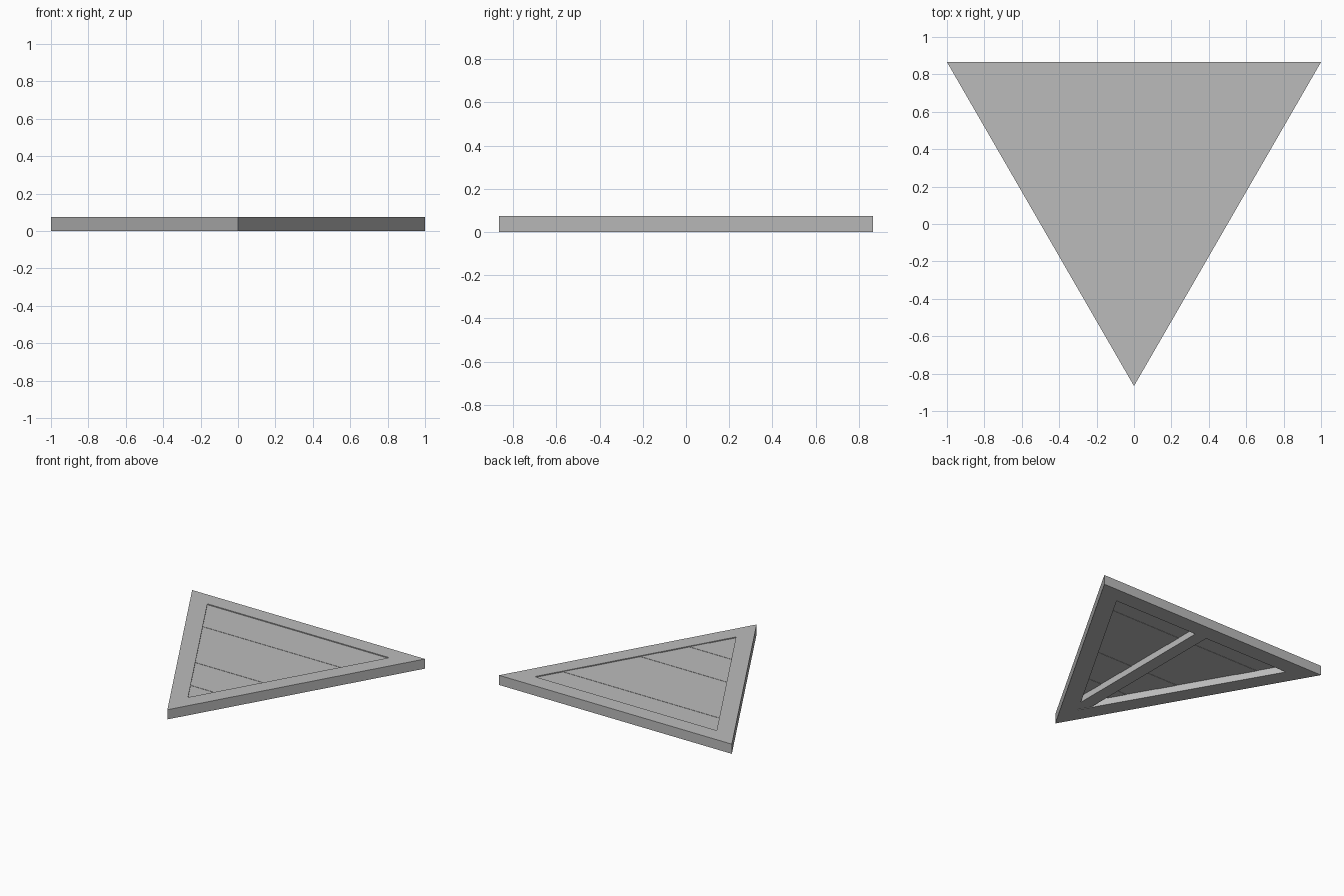
import bpy, bmesh, math

if "Cube" in bpy.data.objects:
    bpy.data.objects.remove(bpy.data.objects["Cube"])

grey = bpy.data.materials.new("light grey")
grey.diffuse_color = (0.5, 0.5, 0.5, 1)
grey.use_nodes = True
grey.node_tree.nodes["Principled BSDF"].inputs["Base Color"].default_value = grey.diffuse_color

TOP = 0.075
CY = 0.866 - 0.5774          # triangle centre on y
R_OUT, R_IN = 0.5774, 0.451  # distance from centre to outer and inner sides


def tri(r):
    """Triangle pointing to -y with the given inradius."""
    h = r * math.sqrt(3)
    return [(0, CY - 2 * r), (h, CY + r), (-h, CY + r)]


def half_width(y):
    """Half width of the inner opening at height y."""
    return max(0.0, (y - (CY - 2 * R_IN)) / math.sqrt(3))


def finish(bm, name):
    bmesh.ops.recalc_face_normals(bm, faces=bm.faces)
    me = bpy.data.meshes.new(name)
    bm.to_mesh(me)
    bm.free()
    me.materials.append(grey)
    ob = bpy.data.objects.new(name, me)
    bpy.context.collection.objects.link(ob)
    return ob


def prism(name, pts, z0, z1):
    bm = bmesh.new()
    lo = [bm.verts.new((x, y, z0)) for x, y in pts]
    hi = [bm.verts.new((x, y, z1)) for x, y in pts]
    bm.faces.new(lo)
    bm.faces.new(hi)
    n = len(pts)
    for i in range(n):
        j = (i + 1) % n
        bm.faces.new((lo[i], lo[j], hi[j], hi[i]))
    return finish(bm, name)


# open triangular frame
bm = bmesh.new()
rings = [[bm.verts.new((x, y, z)) for x, y in tri(r)]
         for r, z in ((R_OUT, 0), (R_OUT, TOP), (R_IN, TOP), (R_IN, 0))]
for k in range(4):
    a, b = rings[k], rings[(k + 1) % 4]
    for i in range(3):
        j = (i + 1) % 3
        bm.faces.new((a[i], a[j], b[j], b[i]))
finish(bm, "triangle_frame")

# thin panel closing the opening, just below the frame top
prism("infill_panel", tri(R_IN), 0.054, 0.068)

# nearly flush cross boards
for i, (y0, y1) in enumerate(((0.42, 0.55), (-0.10, 0.03), (-0.43, -0.30))):
    a, b = half_width(y0), half_width(y1)
    prism(f"cross_board_{i + 1}", [(-a, y0), (a, y0), (b, y1), (-b, y1)], 0.052, 0.070)

# central rib on the underside
w = 0.05
tip = CY - 2 * R_IN
prism("centre_rib", [(0, tip), (w, tip + w * math.sqrt(3)), (w, CY + R_IN),
                     (-w, CY + R_IN), (-w, tip + w * math.sqrt(3))], 0.004, 0.054)
